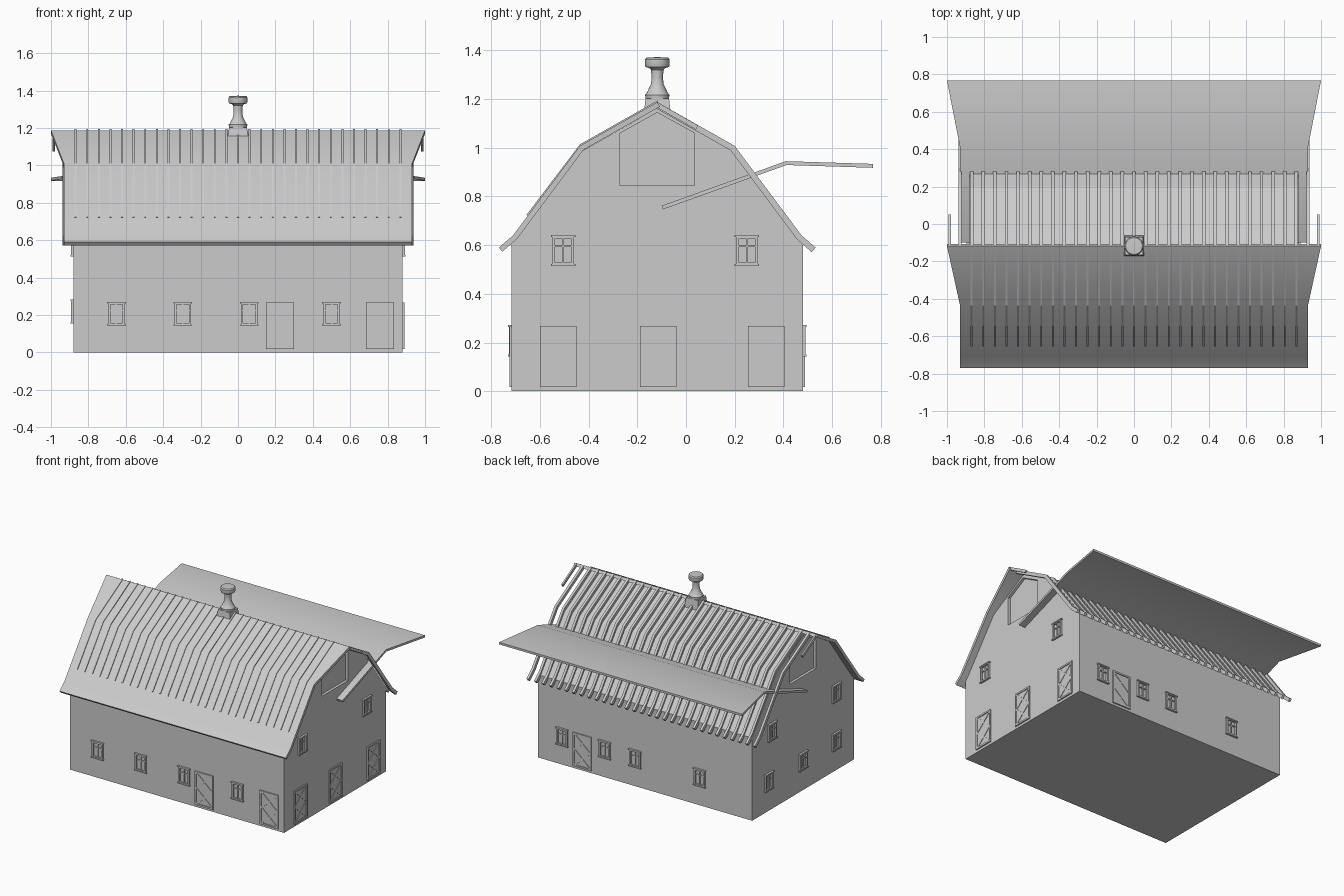
import bpy, bmesh, math
from mathutils import Matrix, Vector

cube = bpy.data.objects.get("Cube")
if cube:
    bpy.data.objects.remove(cube, do_unlink=True)

GREY = (0.6, 0.6, 0.6, 1)
grey = bpy.data.materials.new("plain grey")
grey.use_nodes = True
grey.diffuse_color = GREY
grey.node_tree.nodes["Principled BSDF"].inputs["Base Color"].default_value = GREY

RIDGE_Y = -0.118


def finish(name, bm, smooth=False):
    bmesh.ops.recalc_face_normals(bm, faces=bm.faces)
    mesh = bpy.data.meshes.new(name)
    bm.to_mesh(mesh)
    bm.free()
    mesh.materials.append(grey)
    ob = bpy.data.objects.new(name, mesh)
    bpy.context.collection.objects.link(ob)
    if smooth:
        bpy.ops.object.select_all(action='DESELECT')
        bpy.context.view_layer.objects.active = ob
        ob.select_set(True)
        bpy.ops.object.shade_smooth_by_angle(angle=math.radians(35))
    return ob


def mirror_y(points):
    return [(2 * RIDGE_Y - y, z) for y, z in points]


def prism(bm, profile, x0, x1):
    """Extrude a closed (y, z) profile along x."""
    face = bm.faces.new([bm.verts.new((x0, y, z)) for y, z in profile])
    out = bmesh.ops.extrude_face_region(bm, geom=[face])
    moved = [v for v in out["geom"] if isinstance(v, bmesh.types.BMVert)]
    bmesh.ops.translate(bm, verts=moved, vec=(x1 - x0, 0, 0))


def strip(bm, path, lefts, rights, thick):
    """Bent sheet along a (y, z) path, its thickness going down and inward."""
    pts = [Vector(p) for p in path]
    rings = []
    for i, p in enumerate(pts):
        d = (pts[min(i + 1, len(pts) - 1)] - pts[max(i - 1, 0)]).normalized()
        n = Vector((-d.y, d.x))
        if n.y > 0:
            n = -n
        q = p + n * thick
        l, r = lefts[i], rights[i]
        rings.append([bm.verts.new(c) for c in
                      ((l, p.x, p.y), (r, p.x, p.y), (r, q.x, q.y), (l, q.x, q.y))])
    for a, b in zip(rings, rings[1:]):
        for k in range(4):
            m = (k + 1) % 4
            bm.faces.new((a[k], a[m], b[m], b[k]))
    bm.faces.new(rings[0])
    bm.faces.new(rings[-1])


# Barn body with gambrel gables
half = [(0.48, 0), (0.48, 0.615), (0.2, 0.982)]
bm = bmesh.new()
prism(bm, half + [(RIDGE_Y, 1.163)] + mirror_y(half)[::-1], -0.88, 0.88)
body = finish("barn_body", bm)

# Shallow hayloft recess in both gables
bm = bmesh.new()
loft = [(0.035, 0.845), (0.035, 1.06), (RIDGE_Y, 1.145)] + mirror_y([(0.035, 1.06), (0.035, 0.845)])
for s in (-1, 1):
    prism(bm, loft, s * 0.86, s * 0.95)
cutter = finish("hayloft_cutter", bm)
cutter.hide_render = True
cutter.hide_viewport = True
cut = body.modifiers.new("hayloft", 'BOOLEAN')
cut.operation = 'DIFFERENCE'
cut.solver = 'EXACT'
cut.object = cutter

# Front roof sheet, flared at the ridge ends and eave
slope = [(RIDGE_Y, 1.188), (0.2, 1.008), (0.475, 0.64), (0.533, 0.59)]
front = mirror_y(slope)
w = [1.0, 0.93, 0.93, 0.93]
bm = bmesh.new()
strip(bm, front, [-a for a in w], w, 0.022)
finish("front_roof", bm, True)

# Loose rear roof sheet, tipped away from the building
loose = [(0.768, 0.934), (0.41, 0.945), (-0.1, 0.762)]
bm = bmesh.new()
strip(bm, loose, [-a for a in w[:3]], w[:3], 0.016)
finish("loose_rear_roof", bm, True)

# Roof ribs
front_ribs = [(y, z + 0.006) for y, z in front[:2]] + [(-0.655, 0.725)]
bm_back, bm_front = bmesh.new(), bmesh.new()
COUNT = 31
for i in range(COUNT):
    x = -0.93 + 1.86 * i / (COUNT - 1)
    strip(bm_back, slope, [x - 0.009] * 4, [x + 0.009] * 4, 0.025)
    if 0 < i < COUNT - 1:
        strip(bm_front, front_ribs, [x - 0.005] * 3, [x + 0.005] * 3, 0.015)
for x in (-0.985, 0.985):
    end = [slope[0], (0.05, 1.092)]
    strip(bm_back, end, [x - 0.006] * 2, [x + 0.006] * 2, 0.02)
finish("rear_roof_ribs", bm_back)
finish("front_roof_ribs", bm_front)


# Doors and windows: local x runs along the wall, local -y points outward
def bar(bm, M, x0, z0, x1, z1, width, depth):
    dx, dz = x1 - x0, z1 - z0
    turn = Matrix.Rotation(-math.atan2(dz, dx), 4, 'Y')
    size = Matrix.Diagonal((math.hypot(dx, dz), depth, width, 1))
    mid = Matrix.Translation(((x0 + x1) / 2, -depth / 2, (z0 + z1) / 2))
    bmesh.ops.create_cube(bm, size=1, matrix=M @ mid @ turn @ size)


def frame(bm, M, hw, hh, width, depth):
    a, b = hw - width / 2, hh - width / 2
    for s in (-1, 1):
        bar(bm, M, -hw, s * b, hw, s * b, width, depth)
        bar(bm, M, s * a, -hh, s * a, hh, width, depth)


def door(bm, M):
    hw, hh = 0.075, 0.125
    bar(bm, M, -hw, 0, hw, 0, 2 * hh, 0.003)
    frame(bm, M, hw, hh, 0.012, 0.009)
    for lo, hi in ((-0.115, 0), (0, 0.115)):
        bar(bm, M, -0.065, lo, 0.065, hi, 0.011, 0.007)
        bar(bm, M, -0.065, hi, 0.065, lo, 0.011, 0.007)


def window(bm, M):
    frame(bm, M, 0.045, 0.062, 0.012, 0.012)
    bar(bm, M, 0, -0.06, 0, 0.06, 0.008, 0.007)
    bar(bm, M, -0.04, 0.018, 0.04, 0.018, 0.006, 0.007)
    for z in (-0.06, 0.06):
        bar(bm, M, -0.05, z, 0.05, z, 0.008, 0.015)


def wall(x, y, degrees):
    return lambda px, py, z: (Matrix.Translation((px if x is None else x, py if y is None else y, z))
                              @ Matrix.Rotation(math.radians(degrees), 4, 'Z'))


front_wall, back_wall = wall(None, -0.716, 0), wall(None, 0.48, 180)
right_wall, left_wall = wall(0.88, None, 90), wall(-0.88, None, -90)

door_spots = [front_wall(x, 0, 0.143) for x in (0.225, 0.76)]
door_spots += [back_wall(0.515, 0, 0.143)]
door_spots += [right_wall(0, y, 0.143) for y in (-0.525, -0.115, 0.33)]
window_spots = [front_wall(x, 0, 0.207) for x in (-0.65, -0.295, 0.06, 0.5)]
window_spots += [back_wall(x, 0, 0.207) for x in (0.68, 0.33, 0.08, -0.45)]
window_spots += [left_wall(0, y, 0.22) for y in (-0.505, -0.115, 0.29)]
for y in (-0.505, 0.25):
    window_spots += [right_wall(0, y, 0.578), left_wall(0, y, 0.578)]

for name, build, spots in (("barn_doors", door, door_spots), ("barn_windows", window, window_spots)):
    bm = bmesh.new()
    for M in spots:
        build(bm, M)
    finish(name, bm)

# Ridge ventilator: square base and turned stack
bm = bmesh.new()
bmesh.ops.create_cone(bm, cap_ends=True, segments=4, radius1=0.08, radius2=0.068, depth=0.07,
                      matrix=Matrix.Translation((0, RIDGE_Y, 1.168)) @ Matrix.Rotation(math.pi / 4, 4, 'Z'))
finish("ventilator_base", bm)

profile = [(0, 1.195), (0.048, 1.2), (0.05, 1.218), (0.042, 1.228), (0.026, 1.262), (0.023, 1.29),
           (0.026, 1.32), (0.033, 1.328), (0.048, 1.332), (0.051, 1.34), (0.051, 1.362), (0.045, 1.37), (0, 1.373)]
bm = bmesh.new()
verts = [bm.verts.new((r, RIDGE_Y, z)) for r, z in profile]
edges = [bm.edges.new(pair) for pair in zip(verts, verts[1:])]
bmesh.ops.spin(bm, geom=verts + edges, cent=(0, RIDGE_Y, 0), axis=(0, 0, 1), angle=math.tau, steps=20)
bmesh.ops.remove_doubles(bm, verts=bm.verts, dist=0.0005)
finish("ventilator_stack", bm, True)
